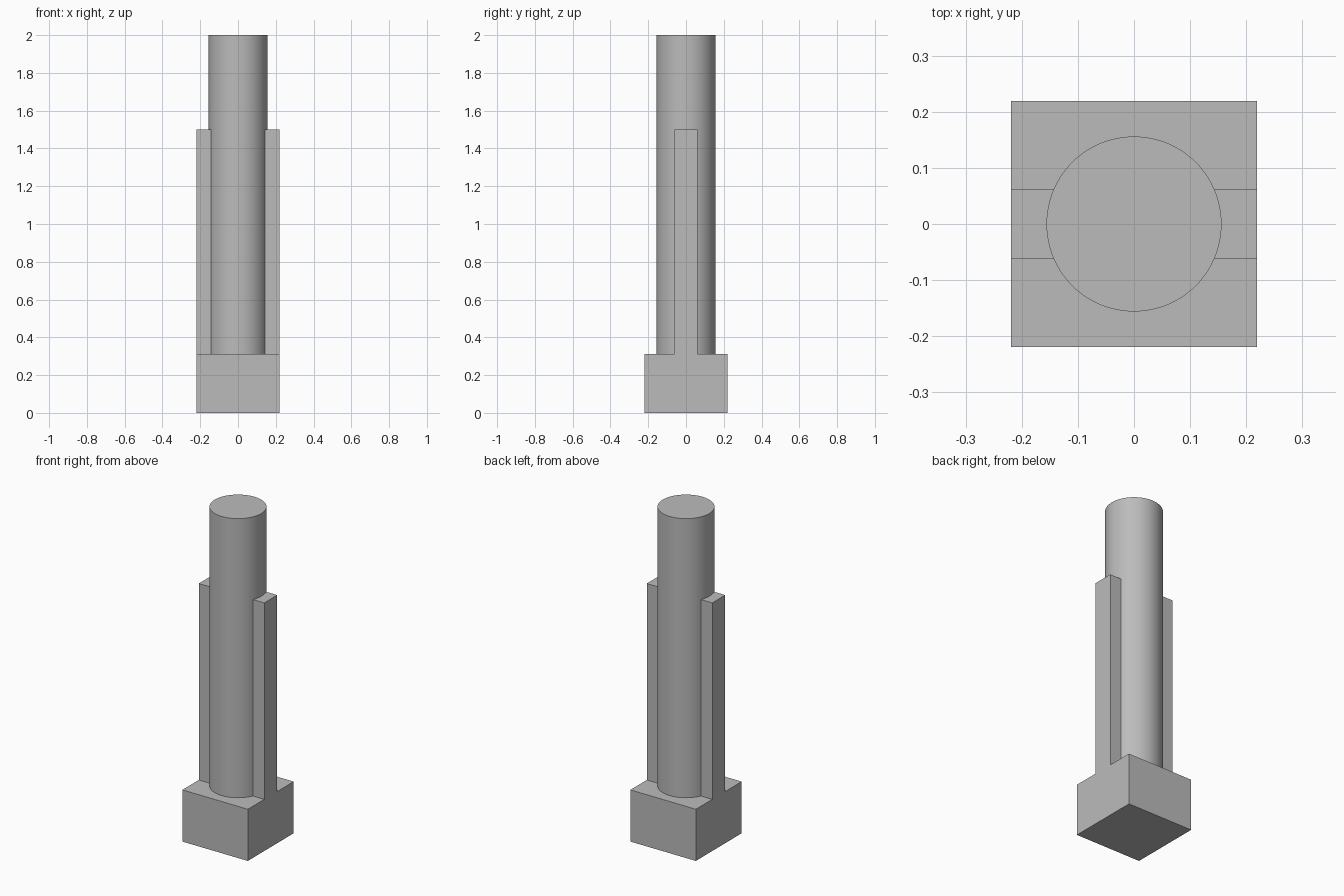
import bpy, bmesh, math
from mathutils import Matrix, Vector

old = bpy.data.objects.get("Cube")
if old:
    bpy.data.objects.remove(old, do_unlink=True)

HALF = 0.219        # half width of the square base
BASE_TOP = 0.3125
RIB_TOP = 1.5
RIB_HALF = 0.062
RADIUS = 0.156

grey = bpy.data.materials.new("plain grey")
grey.use_nodes = True
grey.diffuse_color = (0.5, 0.5, 0.5, 1)
grey.node_tree.nodes["Principled BSDF"].inputs["Base Color"].default_value = (0.5, 0.5, 0.5, 1)


def add_object(name, bm):
    mesh = bpy.data.meshes.new(name)
    bm.to_mesh(mesh)
    bm.free()
    mesh.materials.append(grey)
    obj = bpy.data.objects.new(name, mesh)
    bpy.context.collection.objects.link(obj)
    return obj


def box(name, low, high):
    low, high = Vector(low), Vector(high)
    bm = bmesh.new()
    place = Matrix.Translation((low + high) / 2) @ Matrix.Diagonal((high - low).to_4d())
    bmesh.ops.create_cube(bm, size=1, matrix=place)
    return add_object(name, bm)


# Square base
body = box("post_with_base", (-HALF, -HALF, 0), (HALF, HALF, BASE_TOP))

# Side ribs, flush with the base on left and right
parts = []
for name, x0, x1 in (("left_rib", 0.1, HALF), ("right_rib", -HALF, -0.1)):
    parts.append(box(name, (x0, -RIB_HALF, 0.1), (x1, RIB_HALF, RIB_TOP)))

# Round shaft
bm = bmesh.new()
bmesh.ops.create_cone(bm, cap_ends=True, segments=96, radius1=RADIUS, radius2=RADIUS,
                      depth=1.9, matrix=Matrix.Translation((0, 0, 1.05)))
parts.append(add_object("shaft", bm))

# Fuse everything into one solid
for part in parts:
    mod = body.modifiers.new("join_" + part.name, "BOOLEAN")
    mod.operation = "UNION"
    mod.solver = "EXACT"
    mod.object = part
bpy.context.view_layer.objects.active = body
body.select_set(True)
for mod in list(body.modifiers):
    bpy.ops.object.modifier_apply(modifier=mod.name)
for part in parts:
    bpy.data.objects.remove(part, do_unlink=True)

# Merge flush faces, then smooth only the round surface
bm = bmesh.new()
bm.from_mesh(body.data)
bmesh.ops.dissolve_limit(bm, angle_limit=math.radians(0.5), verts=bm.verts, edges=bm.edges)
bm.to_mesh(body.data)
bm.free()
bpy.ops.object.shade_smooth_by_angle(angle=math.radians(30))
